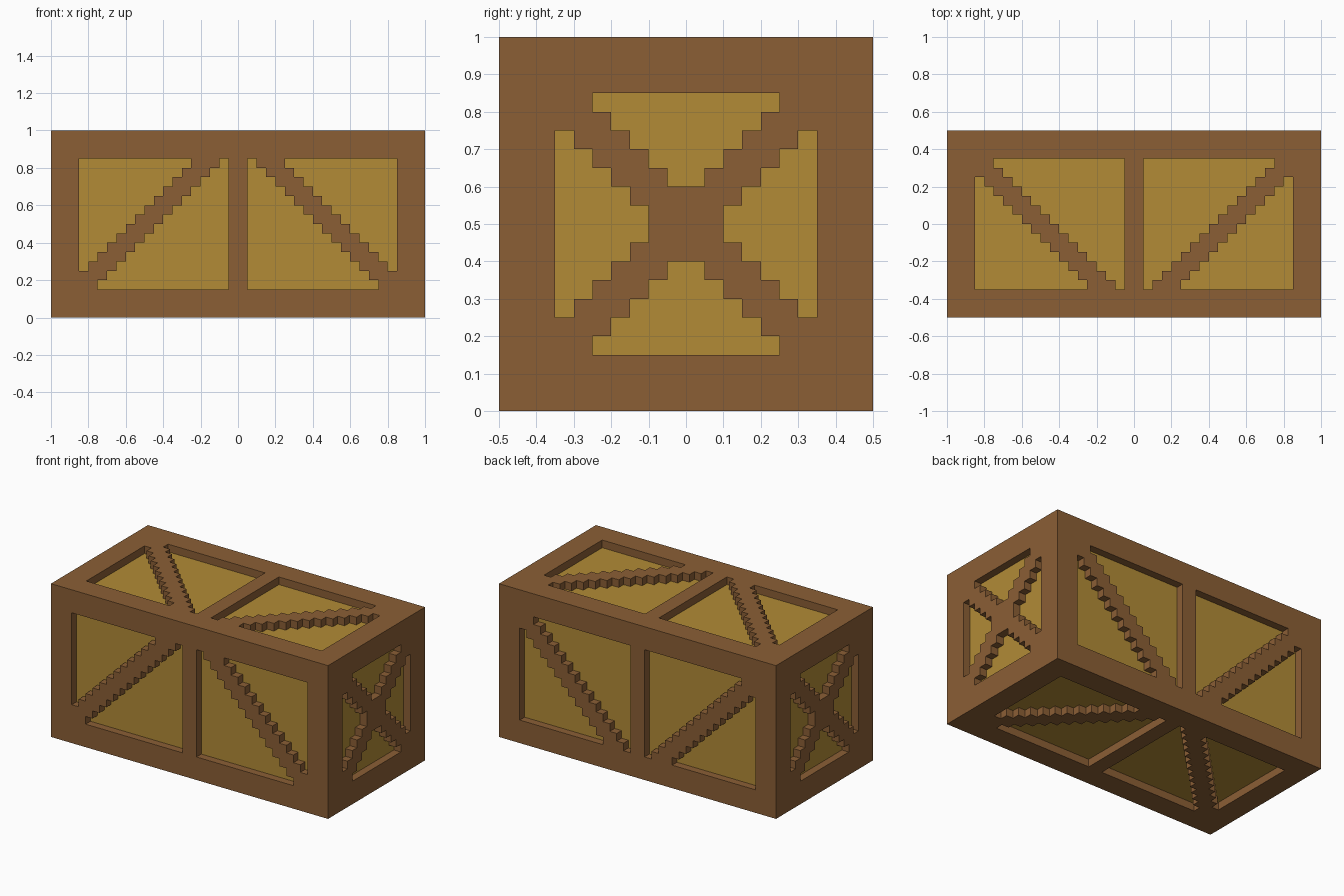
import bpy, bmesh
from mathutils import Vector

STEP = 0.05                        # stair step and recess depth
HALF = Vector((1.0, 0.5, 0.5))     # half size of the crate
X, Y, Z = Vector((1, 0, 0)), Vector((0, 1, 0)), Vector((0, 0, 1))

cube = bpy.data.objects.get("Cube")
if cube:
    bpy.data.objects.remove(cube, do_unlink=True)


def make_material(name, rgb):
    mat = bpy.data.materials.new(name)
    mat.use_nodes = True
    mat.diffuse_color = (*rgb, 1)
    mat.node_tree.nodes["Principled BSDF"].inputs["Base Color"].default_value = (*rgb, 1)
    return mat


def make_object(name, bm):
    mesh = bpy.data.meshes.new(name)
    bm.to_mesh(mesh)
    bm.free()
    obj = bpy.data.objects.new(name, mesh)
    bpy.context.collection.objects.link(obj)
    return obj


def stair_triangle(n):
    """Right triangle with its corner at the origin and a stepped long side."""
    pts = [(0, 0)]
    for k in range(n):
        pts += [(n - k, k), (n - k, k + 1)]
    return pts + [(0, n)]


def stair_wedge():
    """Stepped wedge pointing from the rim of an end face to its middle."""
    right = []
    for k in range(5):
        right += [(5 - k, 7 - k), (5 - k, 6 - k)]
    return right + [(-u, v) for u, v in reversed(right)]


def add_pocket(bm, outline, u_axis, v_axis, normal):
    """Prism that sinks one step below the crate surface."""
    reach = abs(normal.dot(HALF))
    flat = [(u_axis * u + v_axis * v) * STEP for u, v in outline]
    low = [bm.verts.new(p + normal * (reach - STEP)) for p in flat]
    high = [bm.verts.new(p + normal * (reach + STEP)) for p in flat]
    bm.faces.new(low)
    bm.faces.new(high)
    for i in range(len(flat)):
        j = (i + 1) % len(flat)
        bm.faces.new((low[i], low[j], high[j], high[i]))


# Pockets that leave the frame and the stepped braces standing
pockets = bmesh.new()

# Long sides: two mirrored bays, each with one diagonal brace
inner = [(1 + u, v - 7) for u, v in stair_triangle(14)]
outer = [(17 - u, 7 - v) for u, v in stair_triangle(12)]
for normal, v_axis in ((-Y, Z), (Z, -Y), (Y, -Z), (-Z, Y)):
    for u_axis in (X, -X):
        add_pocket(pockets, inner, u_axis, v_axis, normal)
        add_pocket(pockets, outer, u_axis, v_axis, normal)

# Ends: four wedges around a crossed brace
for normal in (X, -X):
    for u_axis, v_axis in ((Y, Z), (Z, -Y), (-Y, -Z), (-Z, Y)):
        add_pocket(pockets, stair_wedge(), u_axis, v_axis, normal)

bmesh.ops.recalc_face_normals(pockets, faces=pockets.faces)
cutter = make_object("pocket_cutter", pockets)
cutter.hide_render = True

# Crate body
body = bmesh.new()
bmesh.ops.create_cube(body, size=1)
bmesh.ops.scale(body, vec=HALF * 2, verts=body.verts)
crate = make_object("crate", body)
cut = crate.modifiers.new("pockets", 'BOOLEAN')
cut.operation = 'DIFFERENCE'
cut.solver = 'EXACT'
cut.object = cutter
bpy.context.view_layer.objects.active = crate
crate.select_set(True)
bpy.ops.object.modifier_apply(modifier=cut.name)
bpy.data.objects.remove(cutter, do_unlink=True)

# Dark frame, golden boards on the pocket floors
crate.data.materials.clear()
crate.data.materials.append(make_material("brown frame wood", (0.258, 0.114, 0.036)))
crate.data.materials.append(make_material("golden board wood", (0.445, 0.258, 0.037)))
for face in crate.data.polygons:
    axis = max(range(3), key=lambda a: abs(face.normal[a]))
    depth = HALF[axis] - abs(face.center[axis])
    face.material_index = int(abs(depth - STEP) < 0.01)
    face.use_smooth = False

# Rest the crate on the ground
for vert in crate.data.vertices:
    vert.co.z += HALF.z
